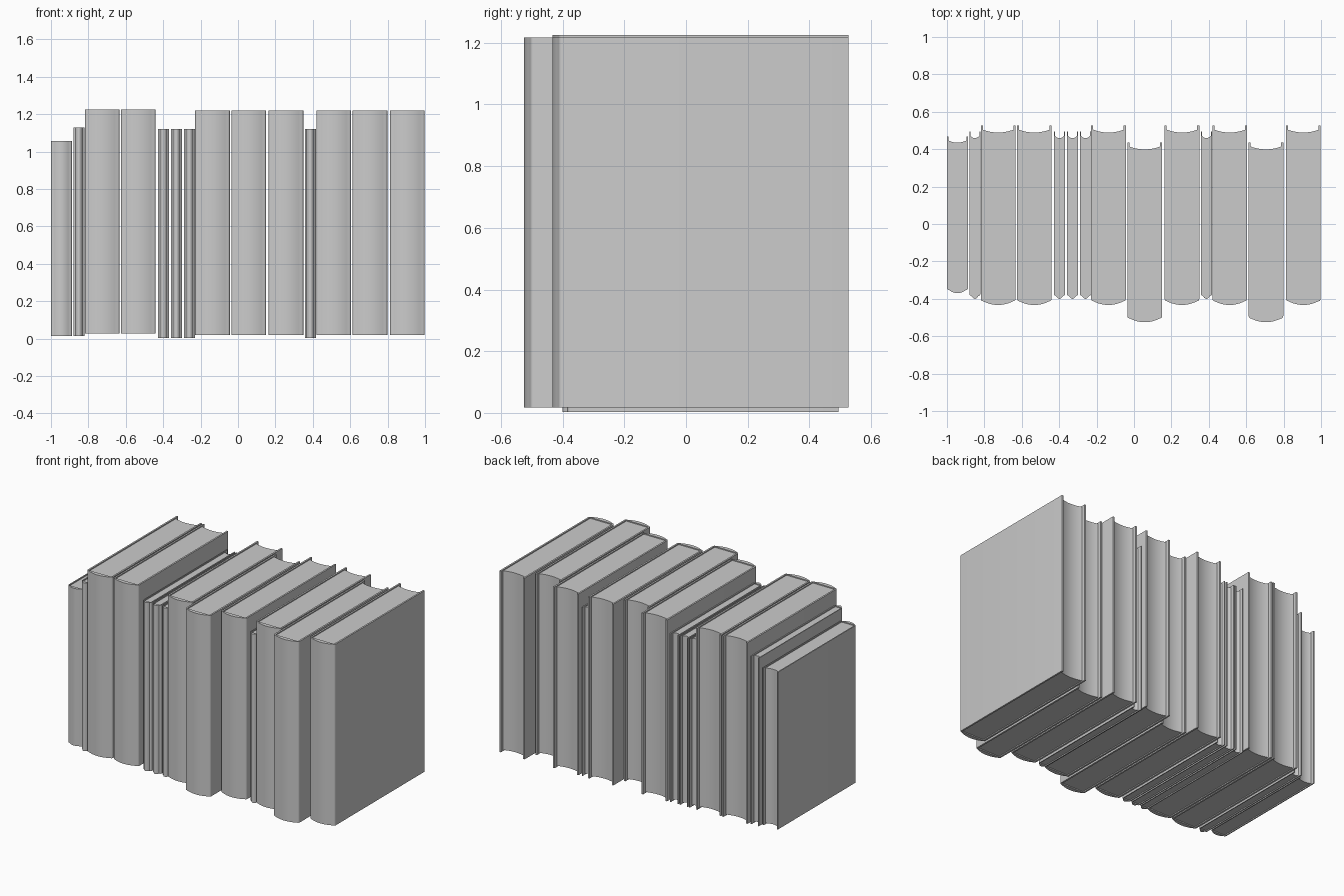
import bpy, bmesh, math

if "Cube" in bpy.data.objects:
    bpy.data.objects.remove(bpy.data.objects["Cube"])

ARC = 12  # segments across a curved spine or page edge


def make_prism(name, quads, z0, z1):
    """Extrude a strip of outline quads (pairs of outer/inner points) into a solid."""
    bm = bmesh.new()
    rows = [[bm.verts.new((x, y, z)) for (x, y) in pair for z in (z0, z1)] for pair in quads]
    # each row: outer bottom, outer top, inner bottom, inner top
    for a, b in zip(rows, rows[1:]):
        bm.faces.new((a[0], b[0], b[1], a[1]))
        bm.faces.new((a[2], a[3], b[3], b[2]))
        bm.faces.new((a[1], b[1], b[3], a[3]))
        bm.faces.new((a[0], a[2], b[2], b[0]))
    for r in (rows[0], rows[-1]):
        bm.faces.new((r[0], r[1], r[3], r[2]))
    bmesh.ops.recalc_face_normals(bm, faces=bm.faces)
    mesh = bpy.data.meshes.new(name)
    bm.to_mesh(mesh)
    bm.free()
    ob = bpy.data.objects.new(name, mesh)
    bpy.context.collection.objects.link(ob)
    bpy.ops.object.select_all(action='DESELECT')
    ob.select_set(True)
    bpy.context.view_layer.objects.active = ob
    bpy.ops.object.shade_smooth_by_angle(angle=math.radians(35))
    return ob


def make_book(i, x0, x1, front, back, z0, z1, t, bulge, inset):
    cx, h = (x0 + x1) / 2, (x1 - x0) / 2
    r = min(0.012, h * 0.35)      # rounded hinge between board and spine
    edge = front + bulge          # spine height at its sides
    inner = edge + t * 0.6        # flat inside of the spine

    # cover: U-shaped profile with bulging spine, left half then mirrored
    left = [((-h, back), (-h + t, back)), ((-h, edge + r), (-h + t, inner))]
    for k in range(1, 4):
        a = k / 4 * math.pi / 2
        left.append(((-h + r - r * math.cos(a), edge + r - r * math.sin(a)),
                     (-h + t + (r - t) * k / 5 if r > t else -h + t + 0.0005 * k, inner)))
    spine = []
    w = h - r
    for k in range(ARC + 1):
        s = -1 + 2 * k / ARC
        spine.append(((s * w, edge - bulge * (1 - s * s)),
                      (s * (h - t - 0.003), inner)))
    right = [((-o[0], o[1]), (-n[0], n[1])) for o, n in reversed(left)]
    quads = [((cx + o[0], o[1]), (cx + n[0], n[1])) for o, n in left + spine + right]
    make_prism(f"book_{i:02d}_cover", quads, z0, z1)

    # page block: flat at the spine, hollowed along the fore edge
    w = h - t
    pages = []
    for k in range(ARC + 1):
        s = -1 + 2 * k / ARC
        fore = back - inset - bulge * 0.75 * (1 - s * s)
        pages.append(((cx + s * w, inner), (cx + s * w, fore)))
    make_prism(f"book_{i:02d}_pages", pages, z0 + 0.007, z1 - 0.007)


# sizes shared by kinds of book: front, back, bottom, top, board, bulge, inset
SMALL = (-0.37, 0.467, 0.015, 1.056, 0.007, 0.016, 0.02)
SLIM = (-0.40, 0.495, 0.015, 1.128, 0.006, 0.016, 0.024)
TALL = (-0.433, 0.527, 0.027, 1.226, 0.011, 0.02, 0.023)
THIN = (-0.40, 0.495, 0.003, 1.12, 0.006, 0.016, 0.024)
LARGE = (-0.433, 0.527, 0.018, 1.218, 0.011, 0.02, 0.023)
PULLED = (-0.525, 0.437, 0.018, 1.218, 0.011, 0.02, 0.023)

# the row, left to right
row = [
    (-1.0, -0.888, SMALL), (-0.88, -0.821, SLIM),
    (-0.819, -0.634, TALL), (-0.626, -0.441, TALL),
    (-0.428, -0.368, THIN), (-0.359, -0.299, THIN), (-0.289, -0.229, THIN),
    (-0.229, -0.044, LARGE), (-0.035, 0.15, PULLED), (0.164, 0.349, LARGE),
    (0.357, 0.417, THIN), (0.419, 0.604, LARGE),
    (0.613, 0.798, PULLED), (0.813, 0.998, LARGE),
]
for i, (x0, x1, kind) in enumerate(row, 1):
    make_book(i, x0, x1, *kind)
